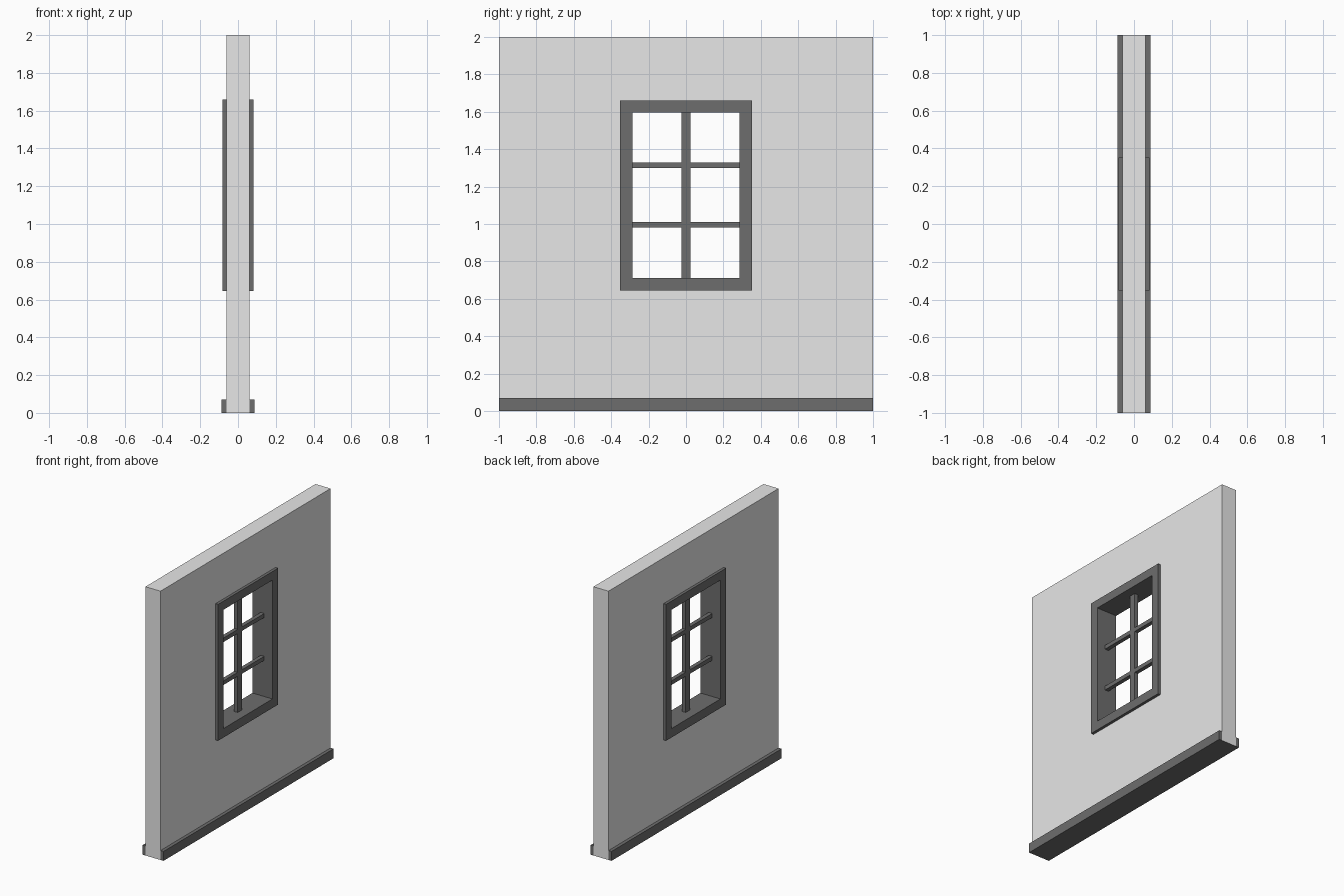
import bpy
import bmesh

if "Cube" in bpy.data.objects:
    bpy.data.objects.remove(bpy.data.objects["Cube"], do_unlink=True)


def make_material(name, value):
    mat = bpy.data.materials.new(name)
    mat.use_nodes = True
    colour = (value, value, value, 1)
    mat.diffuse_color = colour
    mat.node_tree.nodes["Principled BSDF"].inputs["Base Color"].default_value = colour
    return mat


plaster = make_material("light_grey_plaster", 0.8)
trim = make_material("dark_grey_trim", 0.155)


def finish(name, bm, *mats):
    bmesh.ops.recalc_face_normals(bm, faces=bm.faces)
    mesh = bpy.data.meshes.new(name)
    bm.to_mesh(mesh)
    bm.free()
    for mat in mats:
        mesh.materials.append(mat)
    obj = bpy.data.objects.new(name, mesh)
    bpy.context.collection.objects.link(obj)
    return obj


def box(name, xs, ys, zs, mat):
    """Box between pairs of limits along each axis."""
    bm = bmesh.new()
    bmesh.ops.create_cube(bm, size=1)
    for v in bm.verts:
        for i, (low, high) in enumerate((xs, ys, zs)):
            v.co[i] = high if v.co[i] > 0 else low
    return finish(name, bm, mat)


def ring(name, outer, inner, half_depth, *mats):
    """Rectangular slab with a hole; rectangles are (half width, bottom, top)."""
    bm = bmesh.new()
    loops = []
    for x in (-half_depth, half_depth):
        for w, low, high in (outer, inner):
            corners = ((-w, low), (w, low), (w, high), (-w, high))
            loops.append([bm.verts.new((x, y, z)) for y, z in corners])
    back_out, back_in, front_out, front_in = loops
    for a, b in ((back_out, back_in), (front_out, front_in),
                 (back_out, front_out), (back_in, front_in)):
        for i in range(4):
            j = (i + 1) % 4
            bm.faces.new((a[i], a[j], b[j], b[i]))
    return finish(name, bm, *mats)


# Wall slab with the window hole, its underside in the trim colour
wall = ring("wall", (1, 0, 2), (0.32, 0.68, 1.63), 0.062, plaster, trim)
for face in wall.data.polygons:
    if face.normal.z < -0.9 and face.center.z < 0.01:
        face.material_index = 1

# Window frame lining the hole and standing proud on both sides
ring("window_frame", (0.352, 0.645, 1.66), (0.287, 0.712, 1.596), 0.083, trim)

# Glazing bars
bar = (-0.015, 0.015)
box("vertical_glazing_bar", bar, (-0.025, 0.025), (0.70, 1.61), trim)
for name, z in (("lower", 0.996), ("upper", 1.315)):
    box(name + "_glazing_bar", bar, (-0.3, 0.3), (z - 0.015, z + 0.015), trim)

# Skirting boards on both faces
for name, side in (("left", 1), ("right", -1)):
    xs = sorted((side * 0.062, side * 0.087))
    box(name + "_skirting", xs, (-1, 1), (0, 0.07), trim)
